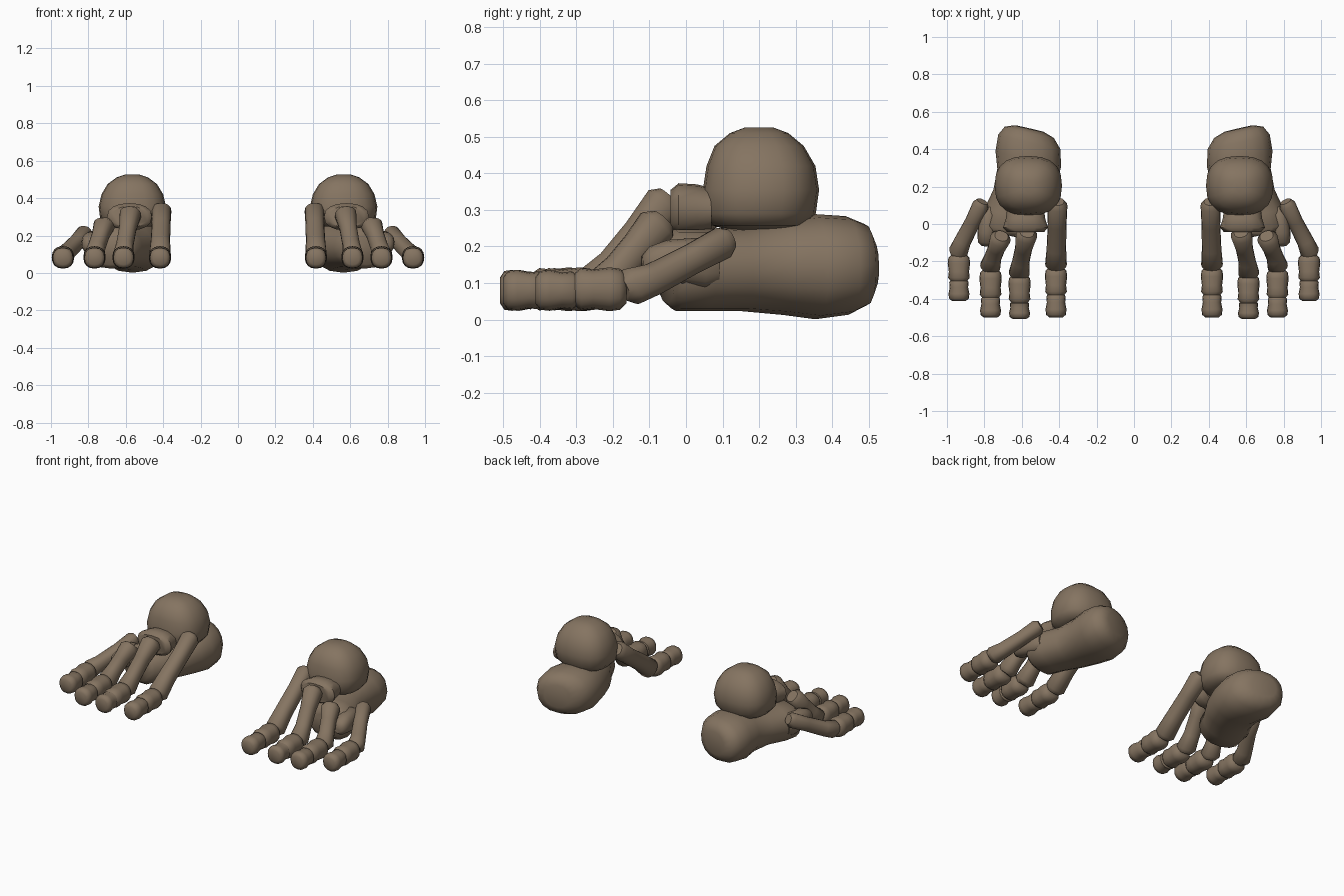
import bpy, bmesh, math
from mathutils import Vector

cube = bpy.data.objects.get("Cube")
if cube:
    bpy.data.objects.remove(cube, do_unlink=True)

bone_mat = bpy.data.materials.new("bone_brown")
bone_mat.use_nodes = True
COLOUR = (0.235, 0.175, 0.12, 1)
bone_mat.diffuse_color = COLOUR
bone_mat.node_tree.nodes["Principled BSDF"].inputs["Base Color"].default_value = COLOUR


def loft(name, sections, side, power=2.3, segments=16):
    """Skin rounded rings (centre x, y, z, half width, half height) along a path."""
    bm = bmesh.new()
    points = [Vector((s[0] * side, s[1], s[2])) for s in sections]
    axis = (points[-1] - points[0]).normalized()
    across = axis.cross(Vector((0, 0, 1)))
    across = across.normalized() if across.length > 0.1 else Vector((1, 0, 0))
    up = across.cross(axis).normalized()
    rings = []
    for p, s in zip(points, sections):
        ring = []
        for i in range(segments):
            a = math.tau * i / segments
            c, d = math.cos(a), math.sin(a)
            u = math.copysign(abs(c) ** (2 / power), c) * s[3]
            v = math.copysign(abs(d) ** (2 / power), d) * s[4]
            ring.append(bm.verts.new(p + across * u + up * v))
        rings.append(ring)
    for r0, r1 in zip(rings, rings[1:]):
        for i in range(segments):
            j = (i + 1) % segments
            bm.faces.new((r0[i], r0[j], r1[j], r1[i]))
    bm.faces.new(rings[0])
    bm.faces.new(rings[-1])
    bmesh.ops.recalc_face_normals(bm, faces=bm.faces)
    mesh = bpy.data.meshes.new(name)
    bm.to_mesh(mesh)
    bm.free()
    mesh.materials.append(bone_mat)
    obj = bpy.data.objects.new(name, mesh)
    bpy.context.collection.objects.link(obj)
    bpy.ops.object.select_all(action='DESELECT')
    obj.select_set(True)
    bpy.context.view_layer.objects.active = obj
    bpy.ops.object.shade_smooth_by_angle(angle=math.radians(50))


def rod(name, path, radii, side):
    """Long bone: rounded ends added before and after the path."""
    pts = [Vector(p) for p in path]
    d0 = (pts[0] - pts[1]).normalized()
    d1 = (pts[-1] - pts[-2]).normalized()
    pts = [pts[0] + d0 * 0.025] + pts + [pts[-1] + d1 * 0.025]
    radii = [radii[0] * 0.65] + radii + [radii[-1] * 0.65]
    loft(name, [(*p, r, r) for p, r in zip(pts, radii)], side)


def phalanx(name, x, back, front, z, profile, side):
    """Short toe bone running forward, profile = (fraction, radius)."""
    loft(name, [(x, back + (front - back) * t, z, r, r) for t, r in profile], side)


HEEL = [(.56, .51, .15, .08, .07), (.56, .49, .15, .135, .112), (.56, .44, .148, .17, .135),
        (.565, .35, .145, .18, .144), (.57, .26, .145, .165, .132), (.60, .15, .138, .155, .115),
        (.655, .05, .135, .148, .112), (.68, -.03, .135, .138, .112), (.69, -.055, .135, .11, .09)]
ANKLE = [(.565, .2, .247, .10, .09), (.565, .2, .258, .145, .13), (.565, .2, .29, .172, .155),
         (.565, .205, .355, .18, .159), (.565, .205, .42, .165, .149), (.565, .2, .475, .132, .122),
         (.565, .2, .51, .085, .08), (.565, .2, .525, .04, .04)]
MIDFOOT = [(.58, .07, .30, .10, .06), (.58, .03, .30, .105, .07), (.58, -.02, .30, .12, .073),
           (.58, -.042, .30, .10, .055)]
CUBOID = [(.77, .09, .15, .03, .05), (.775, .05, .155, .05, .07), (.785, -.05, .16, .052, .058),
          (.79, -.10, .155, .045, .045), (.79, -.12, .15, .025, .025)]

# Metatarsal paths from inner to outer
METATARSALS = [
    ([(.41, .10, .33), (.411, 0, .255), (.415, -.13, .165), (.417, -.215, .095)], [.054, .05, .052, .058]),
    ([(.575, -.06, .315), (.59, -.13, .235), (.605, -.20, .15), (.613, -.26, .09)], [.058, .046, .046, .056]),
    ([(.715, -.08, .255), (.735, -.13, .20), (.755, -.18, .14), (.768, -.225, .09)], [.056, .046, .046, .055]),
    ([(.82, .10, .21), (.86, .015, .165), (.915, -.09, .11), (.94, -.15, .09)], [.045, .042, .045, .052]),
]
# Toe centre, rear of toe, joint, tip
TOES = [(.417, -.24, -.375, -.50), (.612, -.28, -.415, -.508),
        (.767, -.25, -.39, -.50), (.936, -.17, -.30, -.412)]
PROXIMAL = [(-.06, .038), (.08, .056), (.3, .06), (.65, .054), (.9, .058), (1.03, .045)]
DISTAL = [(-.06, .038), (.1, .052), (.35, .049), (.65, .056), (.88, .053), (1, .036)]

for side, label in ((1, "left"), (-1, "right")):
    loft(label + "_heel_bone", HEEL, side, 2.2)
    loft(label + "_ankle_bone", ANKLE, side, 2.5, 20)
    loft(label + "_midfoot_bone", MIDFOOT, side)
    loft(label + "_outer_midfoot_bone", CUBOID, side)
    for n, ((path, radii), (x, back, joint, tip)) in enumerate(zip(METATARSALS, TOES), 1):
        rod(f"{label}_metatarsal_{n}", path, radii, side)
        phalanx(f"{label}_toe_base_{n}", x, back, joint, .083, PROXIMAL, side)
        phalanx(f"{label}_toe_tip_{n}", x, joint, tip, .08, DISTAL, side)
